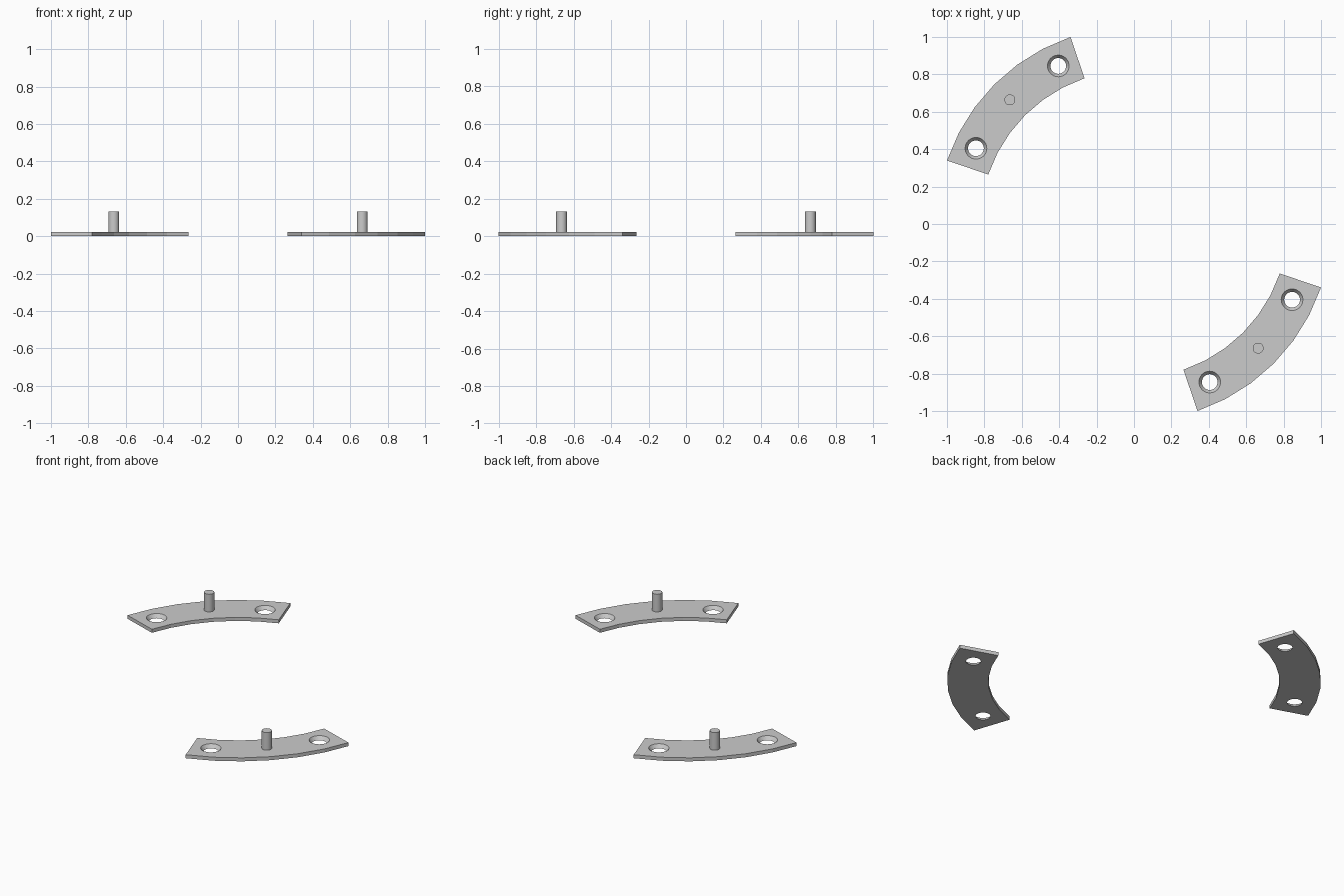
import bpy, bmesh, math

if "Cube" in bpy.data.objects:
    bpy.data.objects.remove(bpy.data.objects["Cube"])

R_OUT, R_IN, R_MID = 1.056, 0.823, 0.937
HALF_SPAN, SEGMENTS = math.radians(26.25), 6
THICK, PIN_TOP = 0.022, 0.132
HOLE_TOP, HOLE_BOTTOM = 0.058, 0.042


def polar(r, a):
    return r * math.cos(a), r * math.sin(a)


def add_plate(name, mid):
    # Arc-shaped flat strip, extruded upwards
    angles = [mid - HALF_SPAN + 2 * HALF_SPAN * i / SEGMENTS for i in range(SEGMENTS + 1)]
    outline = [polar(R_OUT, a) for a in angles] + [polar(R_IN, a) for a in reversed(angles)]
    bm = bmesh.new()
    base = bm.faces.new([bm.verts.new((x, y, 0)) for x, y in outline])
    ext = bmesh.ops.extrude_face_region(bm, geom=[base])
    for v in ext["geom"]:
        if isinstance(v, bmesh.types.BMVert):
            v.co.z = THICK
    bmesh.ops.recalc_face_normals(bm, faces=bm.faces[:])
    mesh = bpy.data.meshes.new(name)
    bm.to_mesh(mesh)
    bm.free()
    plate = bpy.data.objects.new(name, mesh)
    bpy.context.collection.objects.link(plate)
    return plate


def cut_countersink(plate, angle):
    # Tapered cutter reaching past both plate faces on the same slope
    x, y = polar(R_MID, angle)
    slope = HOLE_TOP - HOLE_BOTTOM
    bpy.ops.mesh.primitive_cone_add(vertices=32, radius1=HOLE_BOTTOM - slope,
                                    radius2=HOLE_TOP + slope, depth=3 * THICK,
                                    location=(x, y, THICK / 2))
    cutter = bpy.context.object
    cutter.hide_render = True
    mod = plate.modifiers.new("hole", 'BOOLEAN')
    mod.operation, mod.solver, mod.object = 'DIFFERENCE', 'EXACT', cutter
    bpy.context.view_layer.objects.active = plate
    bpy.ops.object.modifier_apply(modifier=mod.name)
    bpy.data.objects.remove(cutter)


def add_pin(name, angle):
    # Upright locating pin
    x, y = polar(R_MID + 0.002, angle)
    bpy.ops.mesh.primitive_cylinder_add(vertices=32, radius=0.029, depth=PIN_TOP - THICK,
                                        location=(x, y, (PIN_TOP + THICK) / 2))
    pin = bpy.context.object
    pin.name = name
    bpy.ops.object.shade_smooth_by_angle(angle=math.radians(30))


# Two opposite brackets on the diagonal
for label, deg in (("back_left", 135), ("front_right", -45)):
    mid = math.radians(deg)
    plate = add_plate(label + "_plate", mid)
    for side in (-1, 1):
        cut_countersink(plate, mid + side * math.radians(19.4))
    add_pin(label + "_pin", mid)
